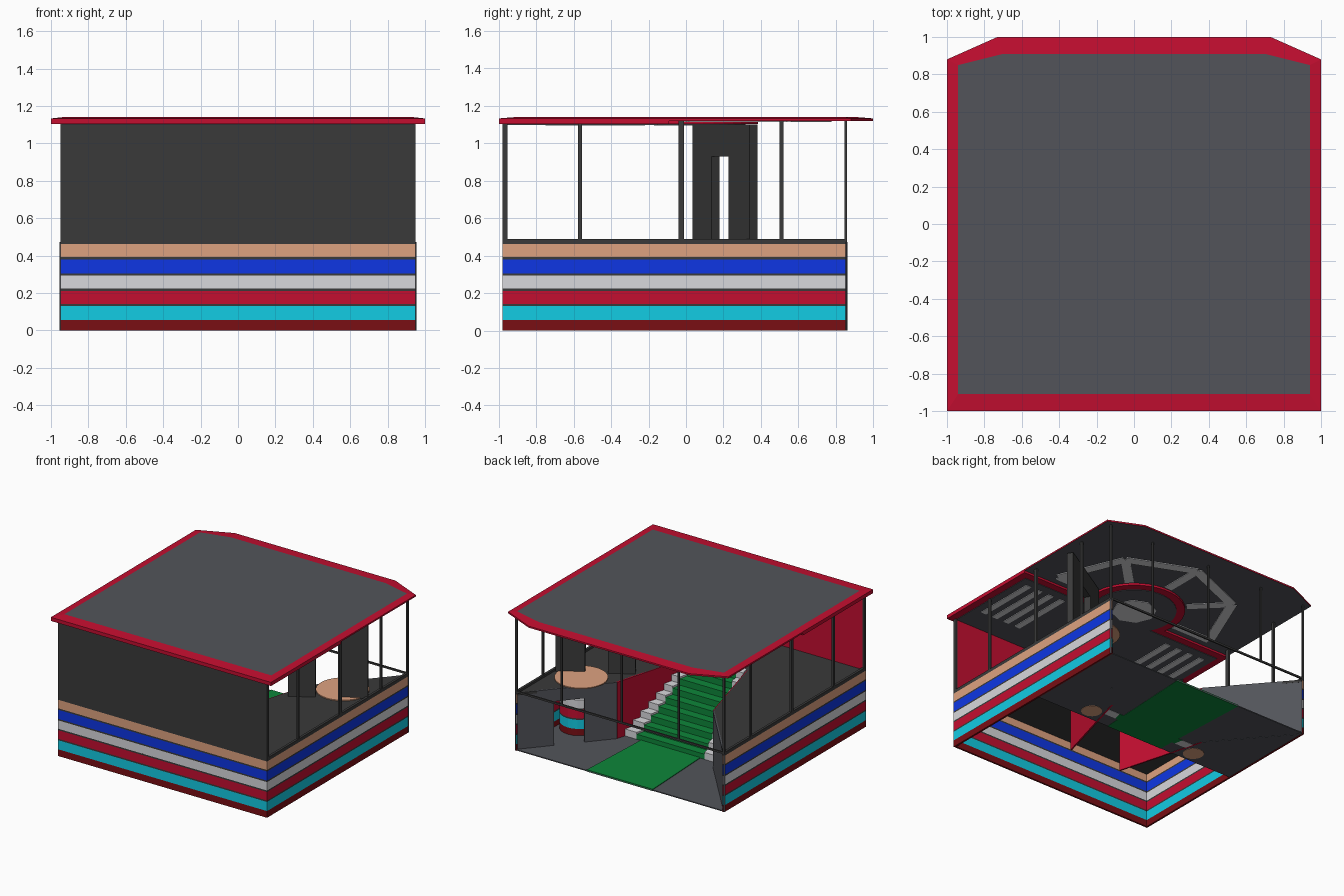
import bpy, bmesh, math
from mathutils import Vector

if "Cube" in bpy.data.objects:
    bpy.data.objects.remove(bpy.data.objects["Cube"])

def material(name, rgb):
    m = bpy.data.materials.new(name)
    lin = [((c / 255 + 0.055) / 1.055) ** 2.4 if c > 10 else c / 255 / 12.92 for c in rgb]
    m.diffuse_color = (*lin, 1)
    m.use_nodes = True
    m.node_tree.nodes["Principled BSDF"].inputs["Base Color"].default_value = m.diffuse_color
    return m

MAROON = material("maroon", (122, 14, 20))
CYAN = material("cyan", (18, 204, 228))
RED = material("red", (196, 14, 48))
WHITE = material("light_grey", (216, 216, 220))
BLUE = material("blue", (14, 54, 228))
TAN = material("tan", (222, 162, 128))
CHARCOAL = material("charcoal", (58, 58, 58))
GREY = material("roof_grey", (82, 84, 90))
GREEN = material("carpet_green", (14, 134, 58))

def finish(name, bm, mats, rule=None):
    bmesh.ops.recalc_face_normals(bm, faces=bm.faces)
    bm.normal_update()
    if rule:
        for f in bm.faces:
            f.material_index = rule(f)
    me = bpy.data.meshes.new(name)
    bm.to_mesh(me)
    bm.free()
    for m in mats:
        me.materials.append(m)
    ob = bpy.data.objects.new(name, me)
    bpy.context.collection.objects.link(ob)
    return ob

def prism(name, pts, z0, z1, mat):
    bm = bmesh.new()
    f = bm.faces.new([bm.verts.new((x, y, z0)) for x, y in pts])
    r = bmesh.ops.extrude_face_region(bm, geom=[f])
    for v in r["geom"]:
        if isinstance(v, bmesh.types.BMVert):
            v.co.z = z1
    return finish(name, bm, [mat])

def box(name, x0, x1, y0, y1, z0, z1, mat):
    return prism(name, [(x0, y0), (x1, y0), (x1, y1), (x0, y1)], z0, z1, mat)

def wall(name, a, b, z0, z1, t, mat):
    a, b = Vector(a), Vector(b)
    d = (b - a).normalized()
    n = Vector((-d.y, d.x)) * t / 2
    return prism(name, [a + n, b + n, b - n, a - n], z0, z1, mat)

def circle(cx, cy, r, n=24, a0=0.0, a1=360.0):
    full = abs(a1 - a0) >= 360
    k = n if full else n - 1
    return [(cx + r * math.cos(math.radians(a0 + (a1 - a0) * i / k)),
             cy + r * math.sin(math.radians(a0 + (a1 - a0) * i / k))) for i in range(n)]

# Striped lower walls on front and both sides
BANDS = [("maroon", 0, .055, MAROON), ("cyan", .055, .13, CYAN), ("gap_a", .13, .142, CHARCOAL),
         ("red", .142, .212, RED), ("gap_b", .212, .224, CHARCOAL), ("white", .224, .293, WHITE),
         ("gap_c", .293, .305, CHARCOAL), ("blue", .305, .38, BLUE), ("gap_d", .38, .392, CHARCOAL),
         ("tan", .392, .462, TAN)]
for n, z0, z1, m in BANDS:
    box("front_stripe_" + n, -.95, .95, -.98, -.965, z0, z1, m)
    for s, side in ((1, "right"), (-1, "left")):
        box(f"{side}_stripe_{n}", s * .95, s * .935, -.965, .86, z0, z1, m)
    # Round counter on the ground floor reuses the lower stripes
    if z1 < .3:
        prism("counter_stripe_" + n, circle(.78, .27, .15), z0 + .01, z1 + .01, m)

# Upper front wall: charcoal outside, red inside
box("front_wall_outer", -.95, .945, -.98, -.97, .462, 1.10, CHARCOAL)
box("front_wall_inner", -.94, .94, -.97, -.96, .472, 1.10, RED)

# Rails and posts
for s, side in ((1, "right"), (-1, "left")):
    box(side + "_rail", s * .95, s * .93, -.98, .86, .462, .49, CHARCOAL)
    for i, (y, w) in enumerate(((-.967, .026), (-.567, .022), (-.025, .03), (.51, .022), (.853, .014))):
        box(f"{side}_post_{i}", s * .95, s * .935, y - w / 2, y + w / 2, .49, 1.12, CHARCOAL)
box("back_rail", -.95, .95, .848, .86, .475, .49, CHARCOAL)
for i, x in enumerate((-.53, -.015, .53)):
    box(f"back_post_{i}", x - .007, x + .007, .846, .86, .49, 1.12, CHARCOAL)

# Upper floor with the open stairwell cut from the back
STAIR_TOP, MOUTH = (.24, -.45), (.44, .27)
half = [(.94, -.965), (.94, .86), MOUTH, STAIR_TOP]
prism("upper_floor", half + [(-x, y) for x, y in reversed(half)], .452, .472, CHARCOAL)
prism("round_floor_patch", circle(.7, .36, .2, 32), .472, .48, TAN)

# Ground floor and carpet
box("ground_floor", -.935, .935, 0, .86, .002, .01, GREY)
prism("carpet", [(-.3, .86), (.3, .86), (.26, 0), (-.26, 0)], 0, .015, GREEN)
for s in (1, -1):
    prism("ground_patch", circle(s * .5, .1, .08, 16), 0, .012, TAN)

# Angled entrance walls (door gap on the right) and red stairwell walls
corner, mouth = Vector((.95, .86)), Vector(MOUTH)
def along(a, b, t):
    return a + (b - a) * t
wall("entrance_wall_right_outer", corner, along(corner, mouth, .38), 0, .472, .012, GREY)
wall("entrance_wall_right_inner", along(corner, mouth, .68), mouth, 0, .472, .012, GREY)
wall("entrance_wall_right_lintel", along(corner, mouth, .38), along(corner, mouth, .68), .37, .472, .012, GREY)
wall("entrance_wall_left", (-.95, .86), (-MOUTH[0], MOUTH[1]), 0, .472, .012, GREY)
for s in (1, -1):
    wall("stairwell_wall", (s * STAIR_TOP[0], STAIR_TOP[1]), (s * MOUTH[0], MOUTH[1]), 0, .472, .012, RED)

# Stairs: tapering green steps with white side blocks
N, Y0, Y1, H = 9, .2, -.45, .47
def halfwidth(y):
    return .235 + .2 * (y + .45) / .72
for i in range(N):
    ya, yb = Y0 + (Y1 - Y0) * i / N, Y0 + (Y1 - Y0) * (i + 1) / N
    za, zb = H * i / N, H * (i + 1) / N
    ga, gb = halfwidth(ya) * .74, halfwidth(yb) * .74
    prism("step", [(-ga, ya), (ga, ya), (gb, yb), (-gb, yb)], za, zb, GREEN)
    for s in (1, -1):
        prism("step_side", [(s * ga, ya), (s * halfwidth(ya), ya), (s * halfwidth(yb), yb), (s * gb, yb)],
              za, zb + .015, WHITE)

# Angled partition with a doorway on the upper floor
A, B = Vector((.93, .36)), Vector((.42, .055))
wall("partition_outer", A, along(A, B, .37), .472, 1.10, .05, CHARCOAL)
wall("partition_inner", along(A, B, .66), B, .472, 1.10, .05, CHARCOAL)
wall("partition_lintel", along(A, B, .37), along(A, B, .66), .93, 1.10, .05, CHARCOAL)

# Roof slab: red rim sloping up to the grey top
def roof_loop(bm, x, y0, y1, xc, yc, z):
    pts = [(-x, y0), (x, y0), (x, y1), (xc, yc), (-xc, yc), (-x, y1)]
    return [bm.verts.new((px, py, z)) for px, py in pts]
bm = bmesh.new()
loops = [roof_loop(bm, 1, -1, .88, .73, 1, 1.12), roof_loop(bm, 1, -1, .88, .73, 1, 1.133),
         roof_loop(bm, .94, -.91, .85, .7, .91, 1.14)]
for a, b in zip(loops, loops[1:]):
    for i in range(6):
        j = (i + 1) % 6
        bm.faces.new((a[i], a[j], b[j], b[i]))
bm.faces.new(loops[0])
bm.faces.new(loops[2])
finish("roof", bm, [RED, GREY],
       lambda f: 1 if f.normal.z < -.9 or min(v.co.z for v in f.verts) > 1.138 else 0)

# Dropped ceiling with a rounded front, red edge and grey panel
def dropped(name, x, y0, y1, r, z0, z1, mat):
    a = math.degrees(math.asin(-y1 / r))
    prism(name, [(-x, y0), (x, y0), (x, y1)] + circle(0, 0, r, 24, -a, 180 + a) + [(-x, y1)], z0, z1, mat)
dropped("dropped_ceiling", 1, -1, -.09, .385, 1.103, 1.12, RED)
dropped("ceiling_panel", .94, -.96, -.15, .32, 1.099, 1.103, GREY)

# Ceiling lights: bars, small octagon, half octagon ring and spokes
for s in (1, -1):
    for i in range(4):
        x = s * (.52 + .11 * i)
        box("ceiling_bar", x - .025, x + .025, -.75, -.22, 1.094, 1.099, WHITE)
prism("centre_octagon", circle(0, 0, .17, 8), 1.094, 1.099, WHITE)
ring = [Vector((.74 * math.cos(math.radians(a)), .74 * math.sin(math.radians(a)))) for a in range(0, 181, 45)]
for p, q in zip(ring, ring[1:]):
    wall("ceiling_ring", p, q, 1.114, 1.12, .08, WHITE)
for p in ring:
    wall("ceiling_spoke", p * .54, p, 1.115, 1.12, .07, WHITE)
